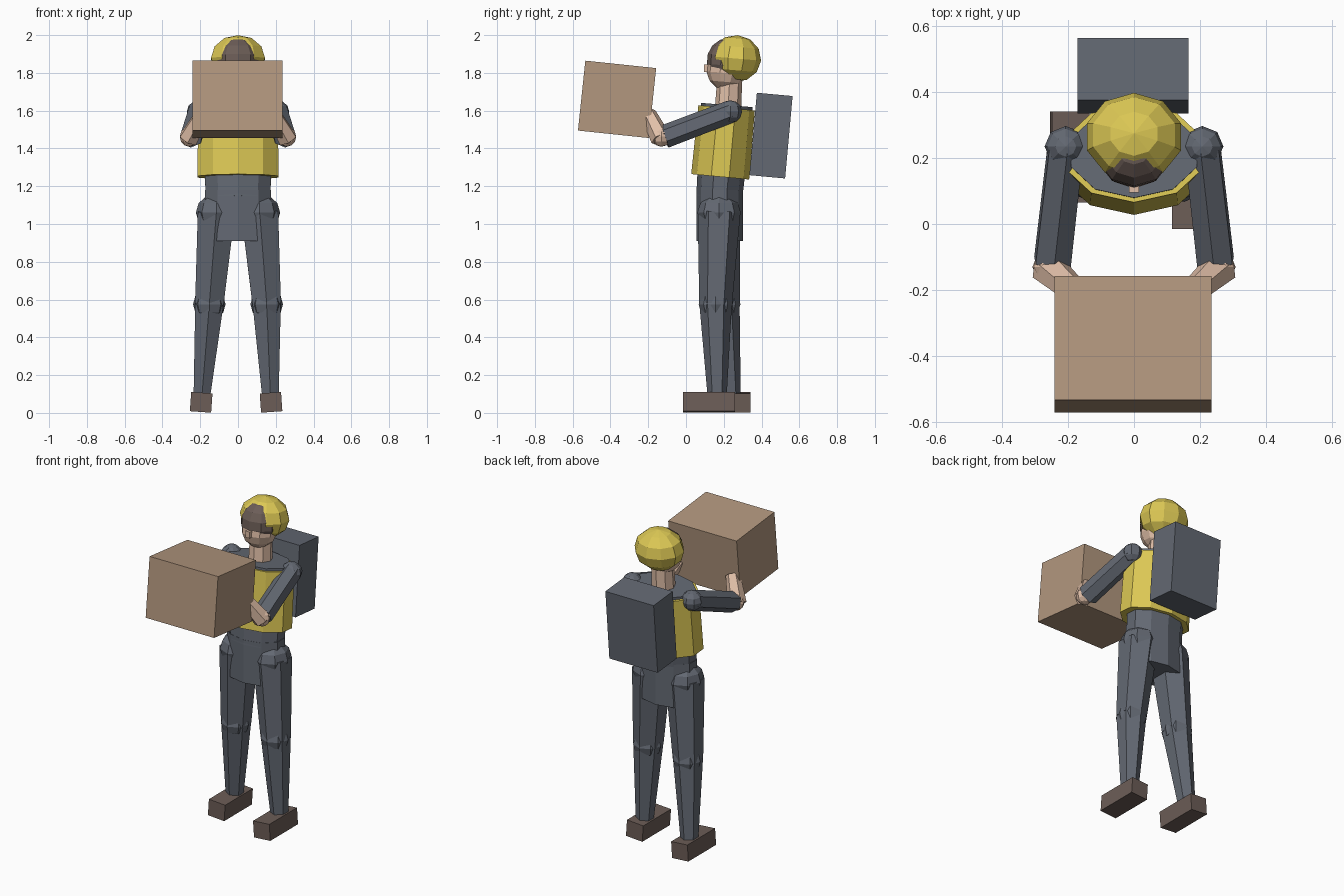
import bpy, bmesh
from math import radians
from mathutils import Vector, Matrix

if "Cube" in bpy.data.objects:
    bpy.data.objects.remove(bpy.data.objects["Cube"])


def material(name, rgb):
    m = bpy.data.materials.new(name)
    m.diffuse_color = (*rgb, 1)
    m.use_nodes = True
    m.node_tree.nodes["Principled BSDF"].inputs["Base Color"].default_value = m.diffuse_color
    return m


CLOTH = material("slate_cloth", (0.125, 0.14, 0.17))
YELLOW = material("yellow", (0.72, 0.58, 0.09))
CARD = material("cardboard", (0.45, 0.31, 0.21))
SKIN = material("skin", (0.75, 0.52, 0.39))
BROWN = material("brown", (0.15, 0.11, 0.095))


def finish(name, bm, mat, matrix):
    bm.transform(matrix)
    me = bpy.data.meshes.new(name)
    bm.to_mesh(me)
    bm.free()
    me.materials.append(mat)
    ob = bpy.data.objects.new(name, me)
    bpy.context.collection.objects.link(ob)


def limb(name, p0, p1, r0, r1, mat, sides=6, sx=1.0):
    """Tapered prism from p0 to p1, widened in x by sx."""
    p0, p1 = Vector(p0), Vector(p1)
    d = p1 - p0
    bm = bmesh.new()
    bmesh.ops.create_cone(bm, cap_ends=True, segments=sides,
                          radius1=r0, radius2=r1, depth=d.length)
    rot = Vector((0, 0, 1)).rotation_difference(d).to_matrix().to_4x4()
    finish(name, bm, mat, Matrix.Translation((p0 + p1) / 2) @ rot
           @ Matrix.Diagonal((sx, 1, 1, 1)))


def ball(name, loc, size, mat, seg=8, rings=6, tilt=0):
    bm = bmesh.new()
    bmesh.ops.create_uvsphere(bm, u_segments=seg, v_segments=rings, radius=1)
    finish(name, bm, mat, Matrix.Translation(loc)
           @ Matrix.Rotation(radians(tilt), 4, 'X') @ Matrix.Diagonal((*size, 1)))


def box(name, loc, size, mat, rx=0, ry=0):
    bm = bmesh.new()
    bmesh.ops.create_cube(bm, size=1)
    finish(name, bm, mat, Matrix.Translation(loc) @ Matrix.Rotation(radians(rx), 4, 'X')
           @ Matrix.Rotation(radians(ry), 4, 'Y') @ Matrix.Diagonal((*size, 1)))


# Body and vest, leaning slightly back
limb("pelvis", (0, 0.178, 0.91), (0, 0.178, 1.18), 0.123, 0.123, CLOTH, 10, 1.5)
limb("torso", (0, 0.176, 1.14), (0, 0.216, 1.63), 0.122, 0.137, CLOTH, 10, 1.47)
limb("vest", (0, 0.181, 1.25), (0, 0.215, 1.615), 0.154, 0.15, YELLOW, 10, 1.47)

# Carried box and backpack
box("carried_box", (-0.003, -0.365, 1.66), (0.475, 0.377, 0.372), CARD, rx=-6)
box("backpack", (-0.003, 0.45, 1.468), (0.335, 0.19, 0.438), CLOTH, rx=-5.2)

# Head
limb("neck", (0, 0.222, 1.6), (0, 0.232, 1.78), 0.07, 0.066, SKIN, 8)
ball("head", (0, 0.215, 1.825), (0.105, 0.108, 0.117), SKIN, 10, 7, -5)
ball("hair", (0, 0.218, 1.865), (0.116, 0.108, 0.118), BROWN, 10, 7, -5)
ball("helmet", (0, 0.264, 1.876), (0.15, 0.134, 0.124), YELLOW, 10, 6, -5)
box("nose", (0, 0.115, 1.825), (0.03, 0.04, 0.04), SKIN)

# Arms, hands, legs and shoes for each side; the legs are slightly staggered
for side, s, knee_y, ankle_y, shoe_y, ankle_x in (
        ("left", -1, 0.198, 0.24, 0.203, -0.192),
        ("right", 1, 0.157, 0.165, 0.122, 0.172)):
    shoulder = (s * 0.207, 0.235, 1.595)
    elbow = (s * 0.247, -0.115, 1.462)
    ball(side + "_shoulder", shoulder, (0.064, 0.062, 0.06), CLOTH)
    limb(side + "_arm", elbow, shoulder, 0.062, 0.06, CLOTH)
    ball(side + "_wrist", (s * 0.258, -0.13, 1.462), (0.05, 0.05, 0.053), SKIN)
    limb(side + "_hand", (s * 0.262, -0.132, 1.45), (s * 0.185, -0.2, 1.585),
         0.055, 0.042, SKIN)

    hip = (s * 0.115, 0.175, 1.06)
    knee = (s * 0.152, knee_y, 0.575)
    ankle = (ankle_x, ankle_y, 0.08)
    ball(side + "_hip", hip, (0.108, 0.115, 0.1), CLOTH)
    limb(side + "_thigh", knee, hip, 0.087, 0.113, CLOTH)
    ball(side + "_knee", knee, (0.086, 0.09, 0.085), CLOTH)
    limb(side + "_shin", ankle, knee, 0.05, 0.086, CLOTH)
    box(side + "_shoe", (ankle_x + s * 0.003, shoe_y, 0.056), (0.113, 0.275, 0.102),
        BROWN, ry=-s * 4)
